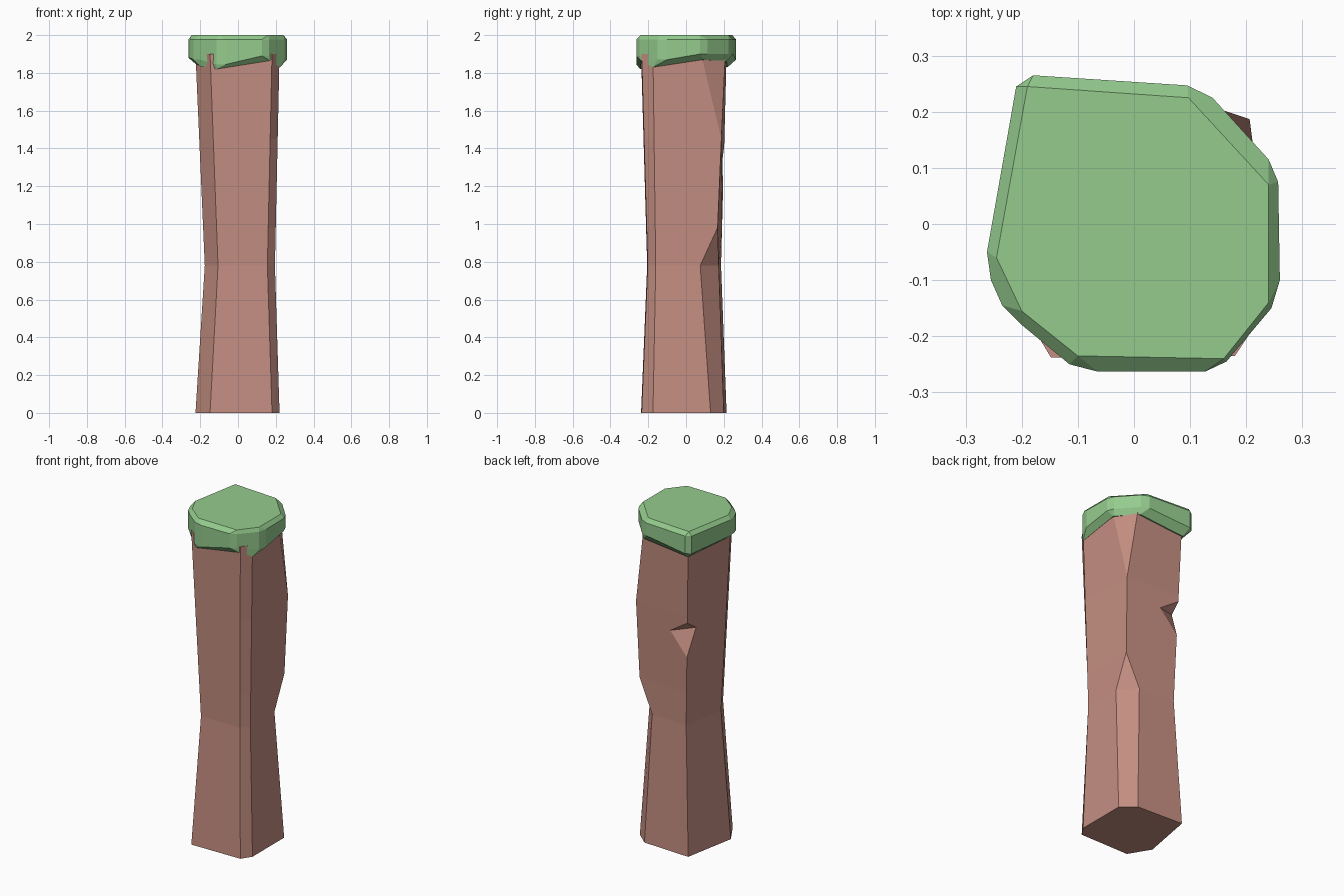
import bpy, bmesh
from mathutils import Vector as V

if "Cube" in bpy.data.objects:
    bpy.data.objects.remove(bpy.data.objects["Cube"])


def material(name, rgb):
    m = bpy.data.materials.new(name)
    m.diffuse_color = (*rgb, 1)
    m.use_nodes = True
    m.node_tree.nodes["Principled BSDF"].inputs["Base Color"].default_value = m.diffuse_color
    return m


def make_object(name, bm, mat=None):
    bmesh.ops.remove_doubles(bm, verts=bm.verts, dist=0.0005)
    bmesh.ops.recalc_face_normals(bm, faces=bm.faces)
    me = bpy.data.meshes.new(name)
    bm.to_mesh(me)
    bm.free()
    ob = bpy.data.objects.new(name, me)
    bpy.context.collection.objects.link(ob)
    if mat:
        me.materials.append(mat)
    return ob


def loft(name, rings, mat):
    """Skin a stack of equal-length point rings and close both ends."""
    bm = bmesh.new()
    vs = [[bm.verts.new(p) for p in ring] for ring in rings]
    n = len(rings[0])
    for lo, hi in zip(vs, vs[1:]):
        for i in range(n):
            j = (i + 1) % n
            bm.faces.new((lo[i], lo[j], hi[j], hi[i]))
    bm.faces.new(vs[0][::-1])
    bm.faces.new(vs[-1])
    return make_object(name, bm, mat)


# Post: corners run front-left, front-right, back-left, left
foot = [(-.148, -.238), (.18, -.235), (.22, -.175), (-.165, .215), (-.225, -.11)]
waist = [(-.105, -.205), (.155, -.202), (.195, -.16), (-.13, .185), (-.175, -.085)]
WAIST_Z, TOP_Z = .76, 1.9


def post_ring(z, back_right):
    if z <= WAIST_Z:
        t = z / WAIST_Z
        pts = [V(a).lerp(V(b), t) for a, b in zip(foot, waist)]
    else:
        t = (z - WAIST_Z) / (TOP_Z - WAIST_Z)
        pts = [V(b).lerp(V(a), t) for a, b in zip(foot, waist)]
    pts = pts[:3] + [V(p) for p in back_right] + pts[3:]
    return [(p.x, p.y, z) for p in pts]


# The back-right corner is worn flat low down and at the top, sharp between
post = loft("post", [
    post_ring(0, [(.22, .13), (.14, .2)]),
    post_ring(.78, [(.193, .075), (.107, .173)]),
    post_ring(.98, [(.196, .167), (.196, .167)]),
    post_ring(1.45, [(.206, .187), (.206, .187)]),
    post_ring(1.9, [(.22, .08), (.143, .208)]),
], material("wood", (.55, .27, .22)))

# Wedge-shaped notch in the back-left edge
p1, p2 = V((-.01, .2, 1.33)), V((-.178, .125, 1.37))
low, high = V((-.144, .197, 1.2)), V((-.15, .202, 1.415))
mid, along = (p1 + p2) / 2, (p2 - p1) * .6
bm = bmesh.new()
for end in (mid - along, mid + along):
    for p in (end, end + (low - mid) * 2.5, end + (high - mid) * 2.5):
        bm.verts.new(p)
bmesh.ops.convex_hull(bm, input=bm.verts)
cutter = make_object("notch_cutter", bm)
cutter.hide_render = True
cutter.hide_set(True)
cut = post.modifiers.new("notch", 'BOOLEAN')
cut.operation = 'DIFFERENCE'
cut.solver = 'EXACT'
cut.object = cutter

# Cap: eight corners, each split in two around the rim
rim = [((-.21, .245), (-.18, .265)), ((.095, .247), (.14, .225)),
       ((.24, .115), (.257, .075)), ((.26, -.1), (.245, -.15)),
       ((.165, -.245), (.127, -.263)), ((-.065, -.263), (-.115, -.25)),
       ((-.2, -.18), (-.235, -.145)), ((-.255, -.1), (-.262, -.05))]
crown = [(-.19, .245), (.097, .225), (.24, .07), (.24, -.14),
         (.16, -.24), (-.1, -.235), (-.2, -.155), (-.245, -.06)]
under = [(-.168, .22, 1.83), (.135, .215, 1.86), (.225, .09, 1.87), (.222, -.175, 1.83),
         (.17, -.238, 1.865), (-.115, -.242, 1.82), (-.2, -.165, 1.835), (-.227, -.09, 1.85)]
lip = [1.87, 1.9, 1.9, 1.87, 1.89, 1.845, 1.87, 1.88]

cap = loft("cap", [
    [p for p in under for _ in range(2)],
    [(*p, z) for pair, z in zip(rim, lip) for p in pair],
    [(*p, 1.977) for pair in rim for p in pair],
    [(*p, 2) for p in crown for _ in range(2)],
], material("moss", (.3, .6, .27)))
